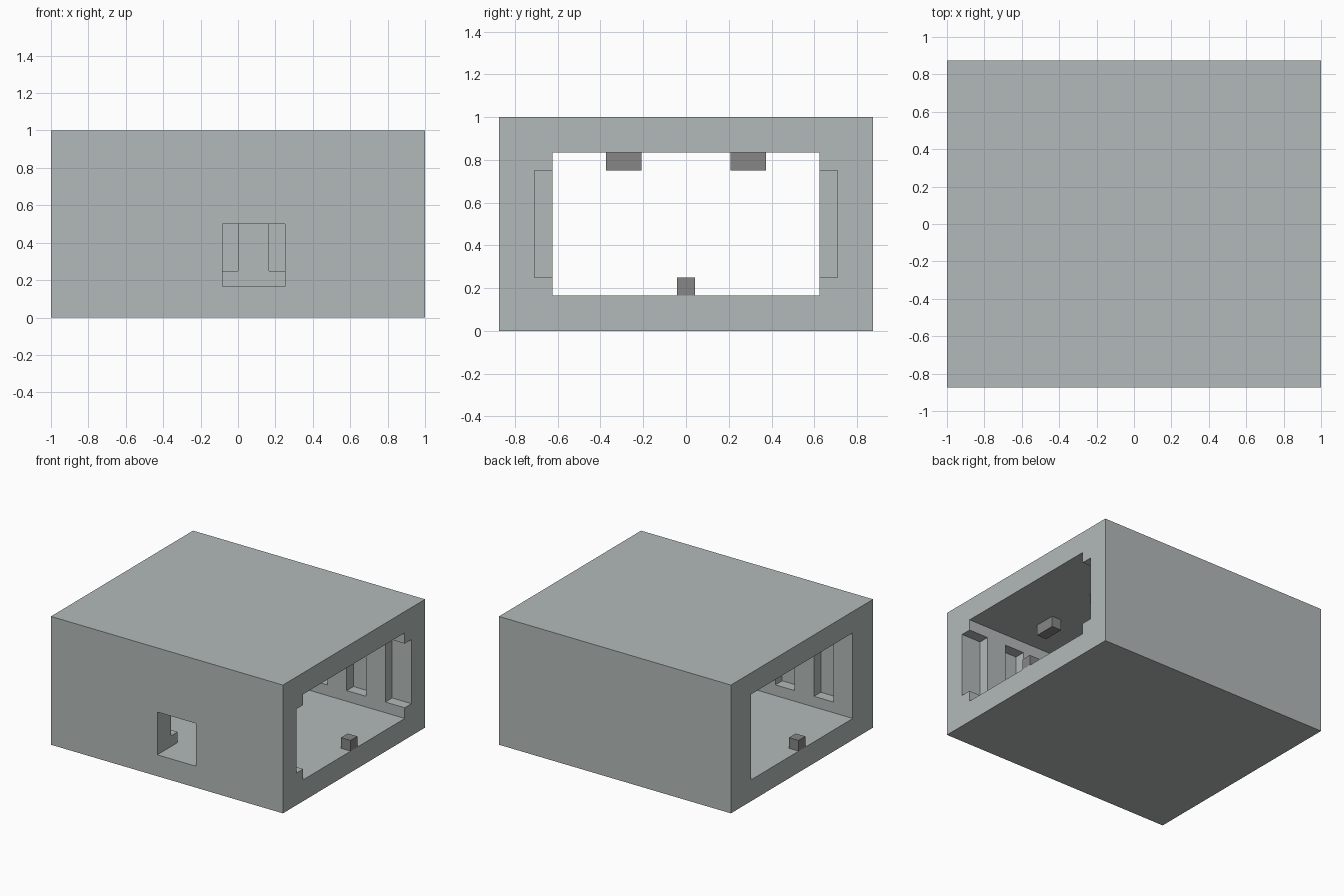
import bpy
import bmesh
from mathutils import Matrix

old = bpy.data.objects.get("Cube")
if old:
    bpy.data.objects.remove(old)

U = 1 / 12  # building module


def make_material(name, rgb):
    mat = bpy.data.materials.new(name)
    mat.use_nodes = True
    color = (*rgb, 1)
    mat.diffuse_color = color
    mat.node_tree.nodes["Principled BSDF"].inputs["Base Color"].default_value = color
    return mat


def boxes(name, extents, mat=None):
    """One object of boxes, each given as (low, high) corners in modules."""
    bm = bmesh.new()
    for low, high in extents:
        size = [(b - a) * U for a, b in zip(low, high)]
        mid = [(a + b) / 2 * U for a, b in zip(low, high)]
        bmesh.ops.create_cube(bm, size=1, matrix=Matrix.Translation(mid) @ Matrix.Diagonal((*size, 1)))
    mesh = bpy.data.meshes.new(name)
    bm.to_mesh(mesh)
    bm.free()
    obj = bpy.data.objects.new(name, mesh)
    bpy.context.collection.objects.link(obj)
    if mat:
        mesh.materials.append(mat)
    return obj


wall_grey = make_material("pale grey", (0.45, 0.49, 0.485))
block_grey = make_material("mid grey", (0.245, 0.24, 0.24))

# Outer block, hollowed out below
shell = boxes("room_shell", [((-12, -10.5, 0), (12, 10.5, 12))], wall_grey)

# Passage open at both ends
passage = boxes("passage_cutter", [((-14, -7.5, 2), (14, 7.5, 10))])

# Row of niches in both side walls, the last one open at the right end
niches = boxes("niche_cutter", [
    ((x, -8.5, 3), (x + (2 if x < 10 else 4), 8.5, 9)) for x in range(-10, 11, 4)])

# Doorway through the front wall
doorway = boxes("doorway_cutter", [((-1, -12, 2), (3, -7, 6))])

cutters = (passage, niches, doorway)
for cutter in cutters:
    cutter.hide_render = True
    mod = shell.modifiers.new(cutter.name, 'BOOLEAN')
    mod.operation = 'DIFFERENCE'
    mod.solver = 'EXACT'
    mod.object = cutter

# Bake the cuts and drop the cutters
bpy.context.view_layer.update()
graph = bpy.context.evaluated_depsgraph_get()
cut_mesh = bpy.data.meshes.new_from_object(shell.evaluated_get(graph))
shell.modifiers.clear()
shell.data = cut_mesh
for cutter in cutters:
    bpy.data.objects.remove(cutter)
cut_mesh.materials.clear()
cut_mesh.materials.append(wall_grey)
for face in cut_mesh.polygons:
    face.material_index = 0

# Floor blocks at the two entrances and ceiling lamps in pairs
for side, x in (("left", 11), ("right", -12)):
    boxes(f"floor_block_{side}", [((x, -0.5, 2), (x + 1, 0.5, 3))], block_grey)
for side, x in (("left", 6), ("right", -7)):
    for row, y in (("front", -4.5), ("back", 2.5)):
        boxes(f"ceiling_lamp_{row}_{side}", [((x, y, 9), (x + 1, y + 2, 10))], block_grey)
